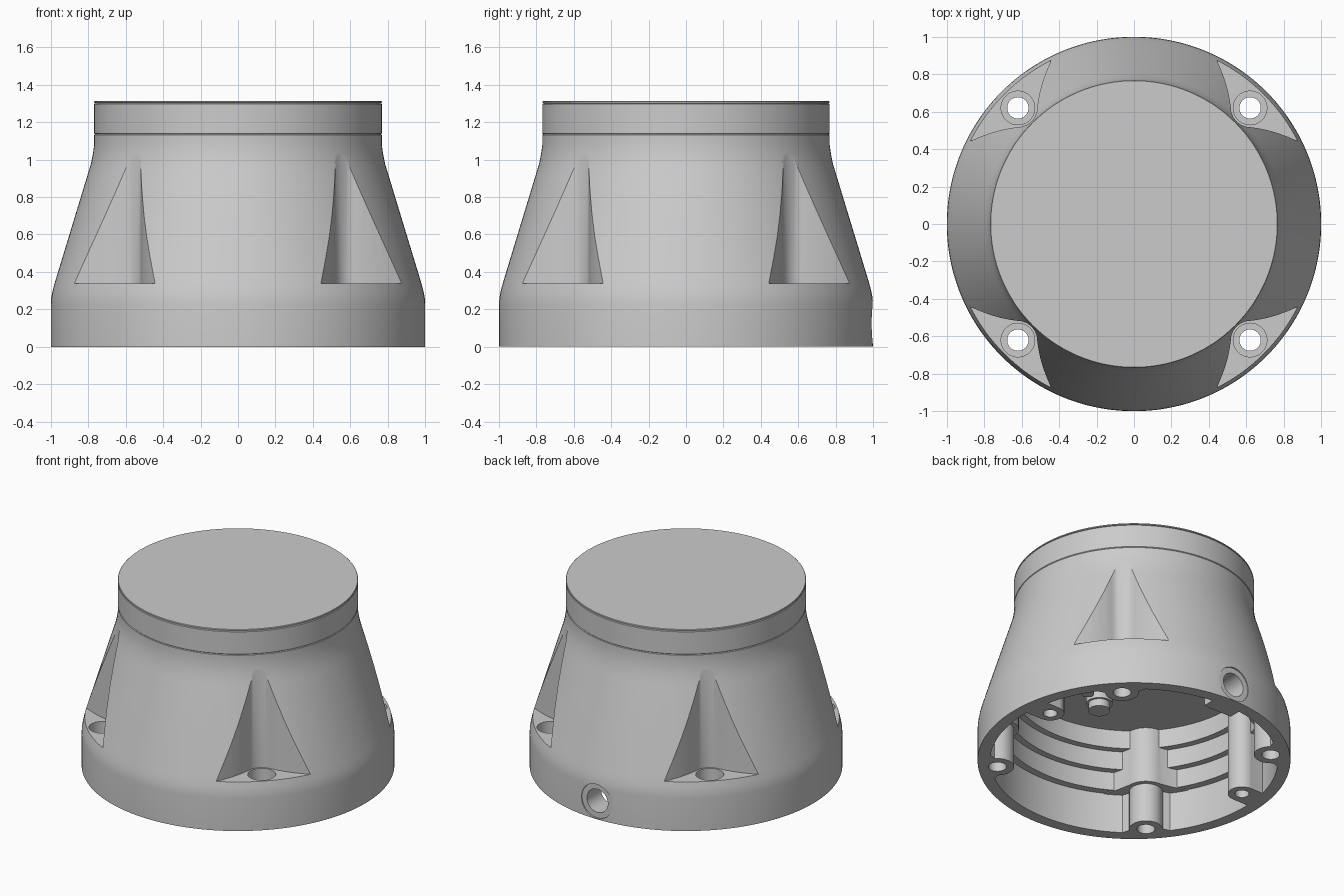
import bpy, bmesh, math
from mathutils import Matrix

cube = bpy.data.objects.get("Cube")
if cube:
    bpy.data.objects.remove(cube)

grey = bpy.data.materials.new("housing grey")
grey.use_nodes = True
COLOUR = (0.6, 0.6, 0.6, 1)
grey.diffuse_color = COLOUR
grey.node_tree.nodes["Principled BSDF"].inputs["Base Color"].default_value = COLOUR


def make(name, bm):
    bmesh.ops.recalc_face_normals(bm, faces=bm.faces)
    mesh = bpy.data.meshes.new(name)
    bm.to_mesh(mesh)
    bm.free()
    mesh.materials.append(grey)
    obj = bpy.data.objects.new(name, mesh)
    bpy.context.collection.objects.link(obj)
    return obj


def lathe(name, profile, steps=144, centre=(0, 0, 0)):
    """Closed solid of revolution; the profile starts and ends on the axis."""
    bm = bmesh.new()
    verts = [bm.verts.new((r, 0, z)) for r, z in profile]
    edges = [bm.edges.new(pair) for pair in zip(verts, verts[1:])]
    bmesh.ops.spin(bm, geom=verts + edges, cent=(0, 0, 0), axis=(0, 0, 1),
                   angle=math.tau, steps=steps)
    bmesh.ops.remove_doubles(bm, verts=bm.verts, dist=0.0001)
    bmesh.ops.translate(bm, verts=bm.verts, vec=centre)
    return make(name, bm)


def cylinder(name, x, y, r, low, high):
    return lathe(name, [(0, low), (r, low), (r, high), (0, high)], 40, (x, y, 0))


def box(name, x, y, low, high):
    bm = bmesh.new()
    bmesh.ops.create_cube(bm, size=1)
    for v in bm.verts:
        v.co = [a + (t + 0.5) * (b - a) for t, (a, b) in zip(v.co, (x, y, (low, high)))]
    return make(name, bm)


def prism(name, outline, low, high, angle):
    bm = bmesh.new()
    face = bm.faces.new([bm.verts.new((x, y, low)) for x, y in outline])
    top = bmesh.ops.extrude_face_region(bm, geom=[face])["geom"]
    bmesh.ops.translate(bm, vec=(0, 0, high - low),
                        verts=[g for g in top if isinstance(g, bmesh.types.BMVert)])
    bmesh.ops.rotate(bm, verts=bm.verts, cent=(0, 0, 0),
                     matrix=Matrix.Rotation(angle, 3, "Z"))
    return make(name, bm)


def combine(target, tools):
    """Subtract the tools in turn, then discard them."""
    for tool in tools:
        tool.hide_render = True
        mod = target.modifiers.new("cut", "BOOLEAN")
        mod.operation, mod.solver, mod.object = "DIFFERENCE", "EXACT", tool
        graph = bpy.context.evaluated_depsgraph_get()
        mesh = bpy.data.meshes.new_from_object(target.evaluated_get(graph))
        target.modifiers.clear()
        target.data = mesh
        bpy.data.objects.remove(tool)


HOLE = 0.62


def arc(cx, cy, r, start, end, count=14):
    angles = [math.radians(start + (end - start) * i / count) for i in range(count + 1)]
    return [(cx + r * math.cos(a), cy + r * math.sin(a)) for a in angles]


def pocket_outline(grow):
    """Rounded inner wall round a bolt, flaring to both sides, open outwards."""
    arm = [(0.34, 1.1), (0.446, 0.867), (0.47, 0.81), (0.488, 0.76), (0.502, 0.71),
           (0.512, 0.66)]
    arm = [(x - grow, y - grow * 0.3) for x, y in arm]
    bend = arc(0.623, 0.623, 0.106 + grow, 180, 270)
    return arm + bend + [(y, x) for x, y in reversed(arm)] + [(1.2, 1.2)]


def sleeve_outline():
    """Slim rounded column round a bolt hole, filleted into the skirt."""
    flare = [(1.05, 0.24), (0.93, 0.19), (0.9, 0.14), (0.885, 0.11)]
    bend = arc(HOLE * math.sqrt(2), 0, 0.107, 95, 265)
    return flare + bend + [(x, -y) for x, y in reversed(flare)]


# Outer shell: skirt, cone and neck
body = lathe("housing_body", [
    (0, 0), (1, 0), (1, 0.23), (0.997, 0.265), (0.99, 0.3), (0.978, 0.345),
    (0.8, 0.93), (0.785, 0.98), (0.775, 1.03), (0.768, 1.08), (0.768, 1.132),
    (0.764, 1.136), (0, 1.136)])

# Stepped inner cavity, less the bosses left standing in it
cavity = lathe("cavity", [
    (0, -0.1), (0.92, -0.1), (0.92, 0.28), (0.87, 0.28), (0.87, 0.41),
    (0.825, 0.41), (0.825, 0.54), (0.78, 0.54), (0.78, 0.67), (0, 0.67)])
corners = [i * math.pi / 2 for i in range(4)]
bosses = []
for a in corners:
    bosses += [prism("pocket_boss", pocket_outline(0.035), 0.275, 0.8, a),
               prism("bolt_sleeve", sleeve_outline(), -0.2, 0.4, a + math.pi / 4)]
for side in (-1, 1):
    x = side * 0.8
    bosses += [cylinder("screw_boss", x, 0.12, 0.09, -0.2, 0.61),
               box("screw_web", sorted((x, side * 1.1)), (0.03, 0.21), -0.2, 0.61)]
bosses += [box("port_boss", (-0.11, 0.11), (0.83, 1.1), -0.2, 0.26),
           cylinder("post", 0.08, -0.25, 0.085, 0.5, 0.8),
           cylinder("post_tip", 0.08, -0.25, 0.07, 0.45, 0.6),
           cylinder("small_post", 0.22, -0.2, 0.04, 0.5, 0.8)]
combine(cavity, bosses)
combine(body, [cavity])

# Corner pockets with deep counterbored through holes
FLOOR = 0.337
cuts = [prism("pocket", pocket_outline(0), FLOOR, 1.12, a) for a in corners]
bore = [(0, -0.2), (0.057, -0.2), (0.057, 0.15), (0.09, 0.15), (0.09, 0.45), (0, 0.45)]
for sx in (-1, 1):
    for sy in (-1, 1):
        cuts.append(lathe("bore", bore, 40, (sx * HOLE, sy * HOLE, 0)))
    cuts.append(cylinder("screw_hole", sx * 0.8, 0.12, 0.045, -0.2, 0.2))

# Rear cable port: round spot face and a hole through the wall
turn = Matrix.Rotation(-math.pi / 2, 4, "X")
for r, near in ((0.12, 0.988), (0.082, 0.7)):
    port = cylinder("port", 0, 0, r, near, 1.2)
    port.data.transform(Matrix.Translation((0, 0, 0.125)) @ turn)
    cuts.append(port)
combine(body, cuts)

# Collar and flat top disc, with fine seams between them
collar = lathe("collar", [(0, 1.136), (0.764, 1.136), (0.768, 1.14), (0.768, 1.297),
                          (0.762, 1.301), (0, 1.301)])
disc = lathe("top_disc", [(0, 1.301), (0.762, 1.301), (0.768, 1.304), (0.768, 1.31),
                          (0.765, 1.313), (0, 1.313)])

bpy.ops.object.select_all(action="DESELECT")
for obj in (body, collar, disc):
    obj.select_set(True)
    bpy.context.view_layer.objects.active = obj
bpy.ops.object.shade_smooth_by_angle(angle=math.radians(30))
